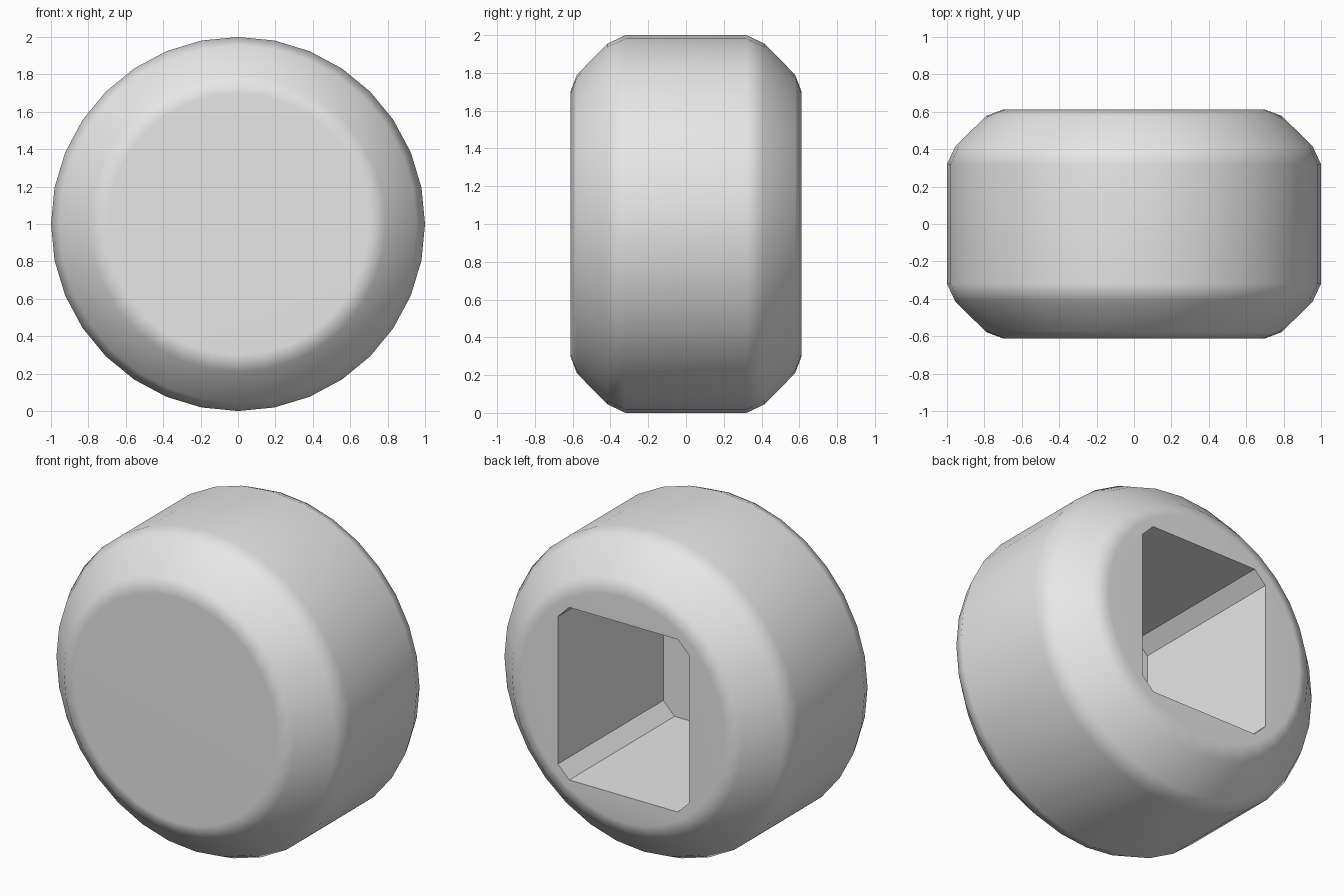
import bpy
import bmesh
from math import radians

SIDES = 32

cube = bpy.data.objects.get("Cube")
if cube:
    bpy.data.objects.remove(cube, do_unlink=True)

grey = bpy.data.materials.new("light grey")
grey.use_nodes = True
colour = (0.8, 0.8, 0.8, 1)
grey.diffuse_color = colour
grey.node_tree.nodes["Principled BSDF"].inputs["Base Color"].default_value = colour


def loft(name, rings):
    """Skin a closed solid through rings of points, capped at both ends."""
    bm = bmesh.new()
    loops = [[bm.verts.new(p) for p in ring] for ring in rings]
    for a, b in zip(loops, loops[1:]):
        for i in range(len(a)):
            j = (i + 1) % len(a)
            bm.faces.new((a[i], a[j], b[j], b[i]))
    bm.faces.new(loops[0])
    bm.faces.new(loops[-1])
    bmesh.ops.recalc_face_normals(bm, faces=bm.faces)
    mesh = bpy.data.meshes.new(name)
    bm.to_mesh(mesh)
    bm.free()
    mesh.materials.append(grey)
    obj = bpy.data.objects.new(name, mesh)
    bpy.context.collection.objects.link(obj)
    return obj


def circle(radius, y):
    from math import cos, sin, tau
    steps = [tau * i / SIDES for i in range(SIDES)]
    return [(radius * cos(t), y, 1 + radius * sin(t)) for t in steps]


def chamfered_rectangle(w, h, c, y):
    corners = [(w, h - c), (w - c, h), (c - w, h), (-w, h - c),
               (-w, c - h), (c - w, -h), (w - c, -h), (w, c - h)]
    return [(x, y, 1 + z) for x, z in corners]


# Wheel body: rounded shoulders, mirrored front to back
shoulder = [(0.70, 0.612), (0.79, 0.578), (0.955, 0.415), (1.0, 0.32)]
profile = [(r, -y) for r, y in shoulder] + shoulder[::-1]
wheel = loft("wheel", [circle(r, y) for r, y in profile])

# Axle socket cut into the back
cutter = loft("socket_cutter",
              [chamfered_rectangle(0.45, 0.535, 0.078, y) for y in (-0.42, 0.8)])
cutter.hide_render = True

bpy.ops.object.select_all(action="DESELECT")
wheel.select_set(True)
bpy.context.view_layer.objects.active = wheel
cut = wheel.modifiers.new("socket", "BOOLEAN")
cut.operation = "DIFFERENCE"
cut.solver = "EXACT"
cut.object = cutter
bpy.ops.object.modifier_apply(modifier=cut.name)
bpy.data.objects.remove(cutter, do_unlink=True)

# Smooth tread and shoulders, flat caps and crisp socket
bpy.ops.object.shade_smooth_by_angle(angle=radians(35))
weighted = wheel.modifiers.new("flat caps", "WEIGHTED_NORMAL")
weighted.keep_sharp = True
